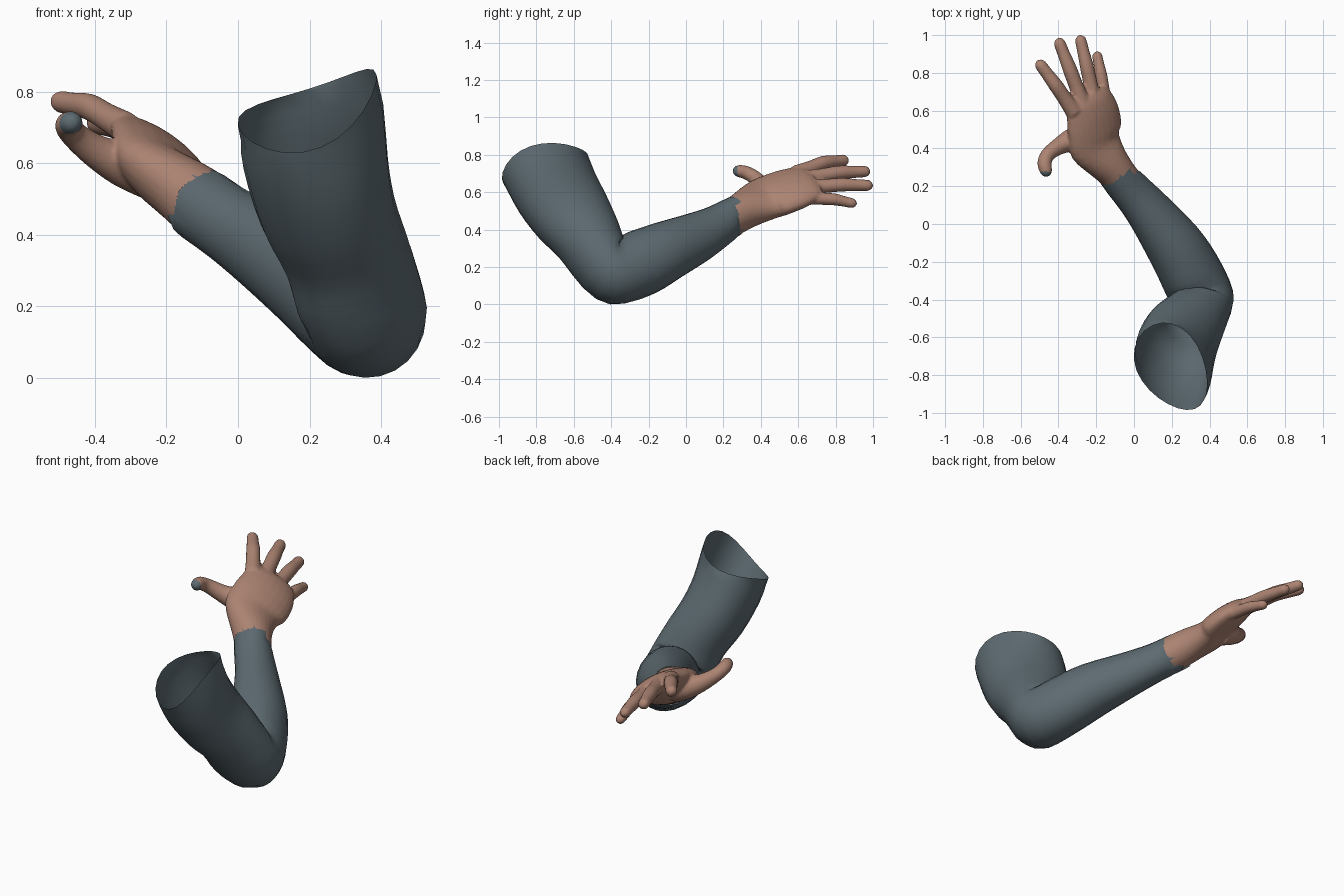
import bpy, bmesh, math
from mathutils import Vector

if "Cube" in bpy.data.objects:
    bpy.data.objects.remove(bpy.data.objects["Cube"])

def material(name, rgb):
    m = bpy.data.materials.new(name)
    m.diffuse_color = (*rgb, 1)
    m.use_nodes = True
    m.node_tree.nodes["Principled BSDF"].inputs["Base Color"].default_value = m.diffuse_color
    return m

SLEEVE = material("slate_sleeve", (0.11, 0.147, 0.167))
SKIN = material("warm_skin", (0.41, 0.228, 0.168))
SIDES = 24

def catmull(a, b, c, d, t):
    return [0.5 * (2*q + (r-p)*t + (2*p-5*q+4*r-s)*t*t + (3*q-p-3*r+s)*t**3)
            for p, q, r, s in zip(a, b, c, d)]

def loft(bm, rings, axis, steps=3, start=None, end=None, zigzag=0.0, warp=0.0, closed=False):
    """Tube through elliptical rings (x, y, z, radius along axis, radius across)."""
    axis = Vector(axis).normalized()
    n = len(rings)
    ctrl = []
    for i, r in enumerate(rings):
        t = Vector(rings[min(i+1, n-1)][:3]) - Vector(rings[max(i-1, 0)][:3])
        if i == 0 and start:
            t = Vector(start)
        if i == n-1 and end:
            t = Vector(end)
        ctrl.append(list(r) + list(t.normalized()))
    dense = []
    for i in range(n-1):
        q = [ctrl[max(i-1, 0)], ctrl[i], ctrl[i+1], ctrl[min(i+2, n-1)]]
        dense += [catmull(*q, k/steps) for k in range(steps)]
    dense.append(ctrl[-1])
    loops = []
    for k, d in enumerate(dense):
        c, t = Vector(d[:3]), Vector(d[5:]).normalized()
        a = (axis - t * axis.dot(t)).normalized()
        b = t.cross(a)
        loop = []
        for j in range(SIDES):
            w = math.tau * j / SIDES
            p = c + a * d[3] * math.cos(w) + b * d[4] * math.sin(w)
            if k == len(dense)-1:
                p += t * zigzag * (-1, 0.2, 1)[j % 3]
            if k == 0:
                p -= t * warp * math.cos(2*w - math.pi/2.6)
            loop.append(bm.verts.new(p))
        loops.append(loop)
    for l0, l1 in zip(loops, loops[1:]):
        for j in range(SIDES):
            m = (j+1) % SIDES
            bm.faces.new((l0[j], l0[m], l1[m], l1[j]))
    if closed:
        bm.faces.new(loops[0][::-1])
        tip = bm.verts.new(Vector(dense[-1][:3]) + Vector(dense[-1][5:]).normalized() * 0.01)
        for j in range(SIDES):
            bm.faces.new((loops[-1][j], loops[-1][(j+1) % SIDES], tip))

def to_object(bm, name, mats):
    me = bpy.data.meshes.new(name)
    bm.to_mesh(me)
    bm.free()
    for m in mats:
        me.materials.append(m)
    for p in me.polygons:
        p.use_smooth = True
    ob = bpy.data.objects.new(name, me)
    bpy.context.collection.objects.link(ob)
    return ob

# Sleeve: upper arm, bent elbow and forearm, open at the shoulder, ragged at the wrist
WRIST, WRIST_DIR = Vector((-0.098, 0.272, 0.48)), Vector((-0.17, 0.92, 0.12)).normalized()
arm = [
    (0.205, -0.762, 0.752, 0.2, 0.25),
    (0.217, -0.69, 0.60, 0.19, 0.242),
    (0.25, -0.605, 0.467, 0.183, 0.224),
    (0.30, -0.525, 0.353, 0.176, 0.19),
    (0.332, -0.465, 0.25, 0.181, 0.165),
    (0.355, -0.385, 0.172, 0.172, 0.173),
    (0.29, -0.24, 0.222, 0.162, 0.18),
    (0.205, -0.10, 0.288, 0.15, 0.162),
    (0.077, 0.07, 0.365, 0.119, 0.135),
    (-0.018, 0.18, 0.425, 0.105, 0.113),
    (*WRIST, 0.104, 0.106),
]
bm = bmesh.new()
loft(bm, arm, (0.83, 0.34, 0.45), 3, start=(0.48, 0.4, -1), end=WRIST_DIR,
     zigzag=0.018, warp=0.03)
to_object(bm, "sleeve_arm", [SLEEVE])

# Hand: palm, four fingers and thumb
ACROSS = (0.79, 0.23, -0.57)
palm = [
    (0.03, 0.11, 0.392, 0.1, 0.1),
    (-0.048, 0.21, 0.445, 0.1, 0.1),
    (-0.1, 0.28, 0.485, 0.102, 0.1),
    (-0.147, 0.34, 0.52, 0.121, 0.094),
    (-0.205, 0.42, 0.562, 0.156, 0.084),
    (-0.208, 0.50, 0.592, 0.17, 0.076),
    (-0.22, 0.58, 0.62, 0.165, 0.069),
    (-0.24, 0.645, 0.645, 0.148, 0.056),
    (-0.253, 0.685, 0.655, 0.125, 0.038),
]
bm = bmesh.new()
loft(bm, palm, ACROSS, 3, closed=True)

fingers = [  # knuckle, middle joint, tip, radius
    ((-0.315, 0.59, 0.70), (-0.415, 0.735, 0.757), (-0.508, 0.86, 0.773), 0.037),
    ((-0.265, 0.62, 0.67), (-0.34, 0.82, 0.705), (-0.402, 0.977, 0.712), 0.037),
    ((-0.207, 0.63, 0.625), (-0.25, 0.835, 0.64), (-0.287, 0.993, 0.636), 0.036),
    ((-0.145, 0.61, 0.57), (-0.175, 0.79, 0.562), (-0.198, 0.907, 0.538), 0.032),
]
for base, mid, tip, r in fingers:
    b, m, t = Vector(base), Vector(mid), Vector(tip)
    rings = [(*b, r*1.25, r*1.2), (*b.lerp(m, 0.55), r*1.06, r*1.03), (*m, r*1.04, r),
             (*m.lerp(t, 0.5), r*0.9, r*0.88), (*m.lerp(t, 0.88), r*0.85, r*0.8),
             (*t, r*0.55, r*0.5)]
    loft(bm, rings, ACROSS, 3, closed=True)

thumb = [
    (-0.24, 0.46, 0.555, 0.06, 0.06),
    (-0.32, 0.45, 0.595, 0.062, 0.062),
    (-0.40, 0.41, 0.635, 0.047, 0.045),
    (-0.458, 0.365, 0.68, 0.038, 0.038),
    (-0.474, 0.318, 0.706, 0.036, 0.038),
    (-0.464, 0.275, 0.714, 0.031, 0.032),
    (-0.459, 0.257, 0.714, 0.02, 0.02),
]
loft(bm, thumb, (0, 0, 1), 3, closed=True)
bmesh.ops.recalc_face_normals(bm, faces=bm.faces)
source = to_object(bm, "hand_source", [SKIN])

# Blend the hand parts into one skin, then trim the part hidden in the sleeve
rm = source.modifiers.new("blend", 'REMESH')
rm.mode = 'VOXEL'
rm.voxel_size = 0.008
sm = source.modifiers.new("soften", 'SMOOTH')
sm.factor = 0.5
sm.iterations = 4
dg = bpy.context.evaluated_depsgraph_get()
blended = bpy.data.meshes.new_from_object(source.evaluated_get(dg))
bpy.data.objects.remove(source)
bm = bmesh.new()
bm.from_mesh(blended)
bpy.data.meshes.remove(blended)
hidden = [f for f in bm.faces if f.calc_center_median().x > -0.3
          and (f.calc_center_median() - WRIST).dot(WRIST_DIR) < -0.045]
bmesh.ops.delete(bm, geom=hidden, context='FACES')

# Thumb tip carries the sleeve colour
for f in bm.faces:
    c = f.calc_center_median()
    f.material_index = 1 if c.x < -0.4 and c.y < 0.28 else 0
to_object(bm, "hand", [SKIN, SLEEVE])
